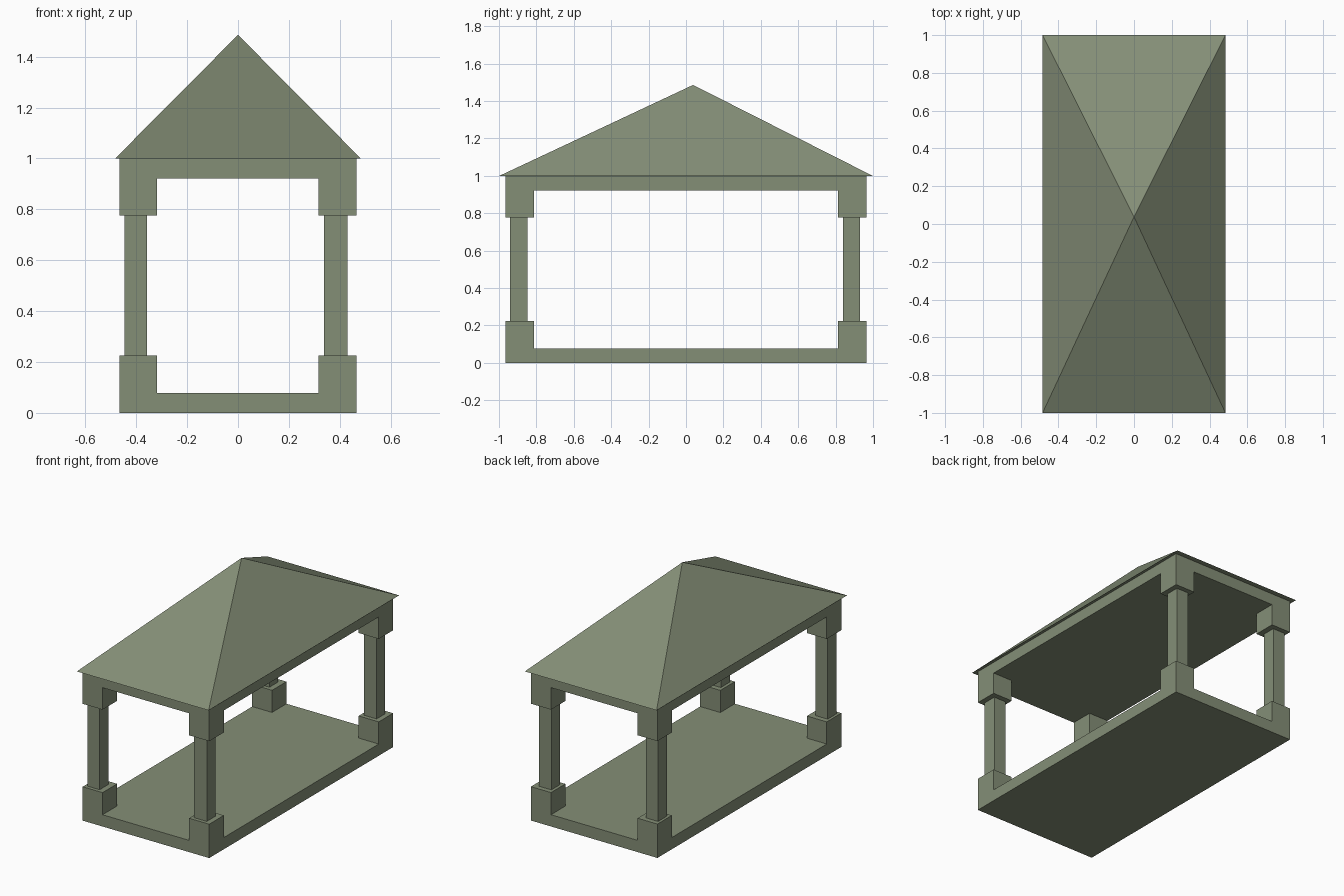
import bpy
import bmesh

if "Cube" in bpy.data.objects:
    bpy.data.objects.remove(bpy.data.objects["Cube"])

stone = bpy.data.materials.new("sage stone")
stone.diffuse_color = (0.231, 0.272, 0.183, 1)
stone.use_nodes = True
stone.node_tree.nodes["Principled BSDF"].inputs["Base Color"].default_value = stone.diffuse_color


def add_object(name, bm):
    bmesh.ops.recalc_face_normals(bm, faces=bm.faces)
    mesh = bpy.data.meshes.new(name)
    bm.to_mesh(mesh)
    bm.free()
    mesh.materials.append(stone)
    obj = bpy.data.objects.new(name, mesh)
    bpy.context.collection.objects.link(obj)
    return obj


def box(name, xs, ys, zs):
    bm = bmesh.new()
    bmesh.ops.create_cube(bm, size=1)
    for v in bm.verts:
        v.co = [r[1] if c > 0 else r[0] for c, r in zip(v.co, (xs, ys, zs))]
    return add_object(name, bm)


# Floor and ceiling slabs
X, Y = (-0.465, 0.465), (-0.966, 0.964)
box("floor_slab", X, Y, (0, 0.078))
box("ceiling_slab", X, Y, (0.922, 1.0))

# Corner posts: plinth, square shaft and capital at each corner
block_x = {"left": (-0.465, -0.319), "right": (0.317, 0.465)}
block_y = {"front": (-0.966, -0.813), "back": (0.813, 0.964)}
shaft_x = {"left": (-0.447, -0.357), "right": (0.338, 0.430)}
shaft_y = {"front": (-0.942, -0.848), "back": (0.840, 0.931)}
for sx in block_x:
    for sy in block_y:
        corner = f"{sy}_{sx}"
        box(f"{corner}_plinth", block_x[sx], block_y[sy], (0.078, 0.225))
        box(f"{corner}_shaft", shaft_x[sx], shaft_y[sy], (0.225, 0.776))
        box(f"{corner}_capital", block_x[sx], block_y[sy], (0.776, 0.922))

# Pyramid roof with a slightly off-centre peak
bm = bmesh.new()
eaves = [bm.verts.new((x, y, 0.999)) for x, y in
         ((-0.484, -1), (0.484, -1), (0.484, 1), (-0.484, 1))]
peak = bm.verts.new((0, 0.038, 1.486))
bm.faces.new(eaves)
for i in range(4):
    bm.faces.new((eaves[i], eaves[(i + 1) % 4], peak))
add_object("roof", bm)
